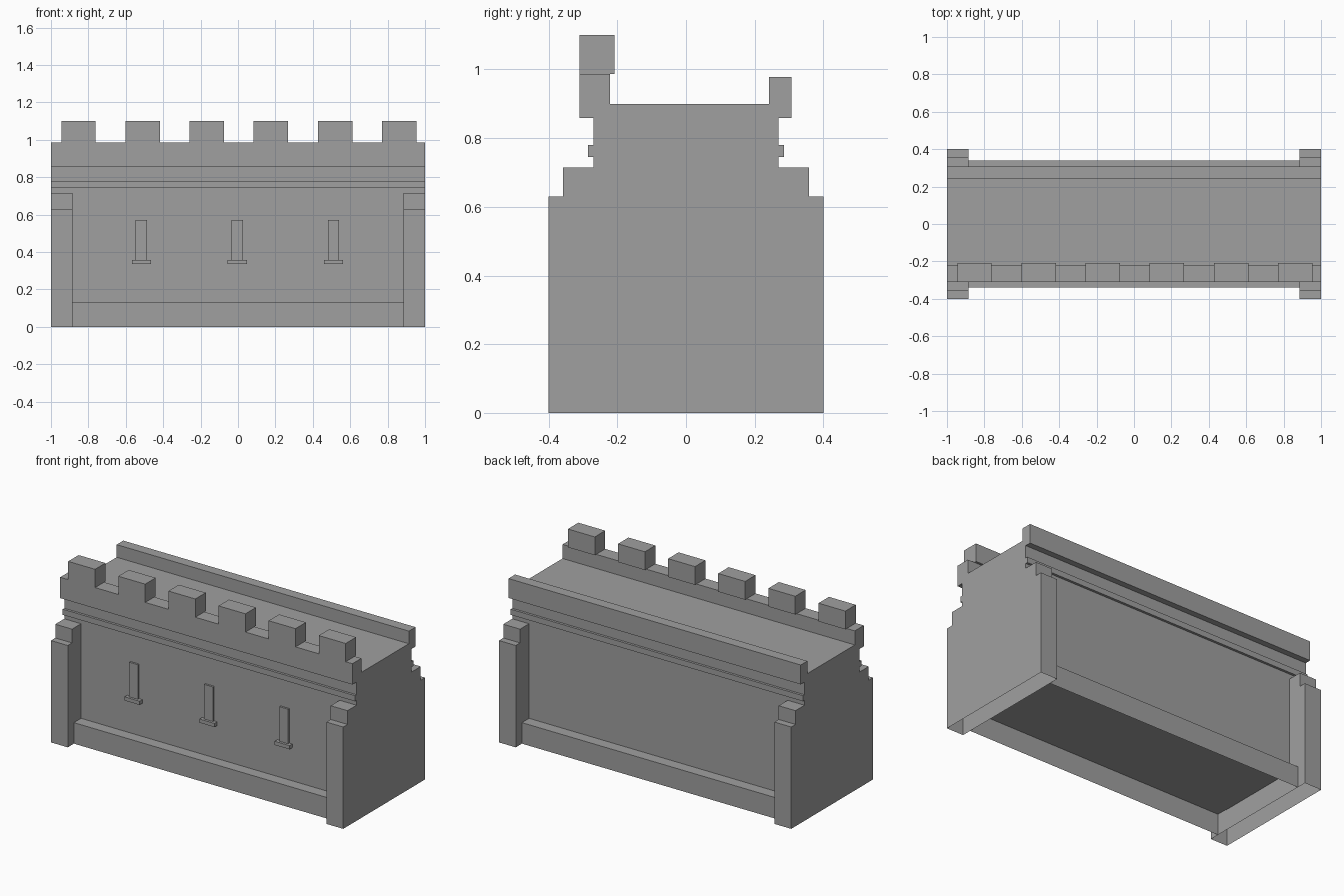
import bpy, bmesh

if "Cube" in bpy.data.objects:
    bpy.data.objects.remove(bpy.data.objects["Cube"])

stone = bpy.data.materials.new("grey stone")
stone.diffuse_color = (0.35, 0.35, 0.35, 1)
stone.use_nodes = True
stone.node_tree.nodes["Principled BSDF"].inputs["Base Color"].default_value = stone.diffuse_color


def extrude(name, profile, x0, x1, open_bottom=False):
    """Extrude a (y, z) profile along x, optionally leaving its underside open."""
    bm = bmesh.new()
    face = bm.faces.new([bm.verts.new((x0, y, z)) for y, z in profile])
    new = bmesh.ops.extrude_face_region(bm, geom=[face], use_keep_orig=True)["geom"]
    bmesh.ops.translate(bm, vec=(x1 - x0, 0, 0),
                        verts=[v for v in new if isinstance(v, bmesh.types.BMVert)])
    bmesh.ops.recalc_face_normals(bm, faces=bm.faces)
    if open_bottom:
        low = min(z for _, z in profile) + 1e-4
        under = [f for f in bm.faces if all(v.co.z < low for v in f.verts)]
        bmesh.ops.delete(bm, geom=under, context='FACES_ONLY')
    mesh = bpy.data.meshes.new(name)
    bm.to_mesh(mesh)
    bm.free()
    mesh.materials.append(stone)
    obj = bpy.data.objects.new(name, mesh)
    bpy.context.collection.objects.link(obj)
    return obj


def box(name, x0, x1, y0, y1, z0, z1, open_bottom=False):
    return extrude(name, [(y0, z0), (y1, z0), (y1, z1), (y0, z1)], x0, x1, open_bottom)


# Hollow stepped end piers, open underneath
half = [(0.40, 0), (0.40, 0.63), (0.358, 0.63), (0.358, 0.715)]
pier = half + [(-y, z) for y, z in reversed(half)]
extrude("left_pier", pier, -1, -0.885, True)
extrude("right_pier", pier, 0.885, 1, True)

# Plinth (open underneath), wall between the piers, and upper wall with the walkway
box("plinth", -0.885, 0.885, -0.34, 0.34, 0, 0.13, True)
box("main_wall", -0.885, 0.885, -0.27, 0.27, 0.127, 0.715)
box("upper_wall", -1, 1, -0.27, 0.27, 0.715, 0.90)

# String courses on both sides
for side, s in (("front", -1), ("back", 1)):
    y0, y1 = sorted((s * 0.26, s * 0.285))
    box(side + "_string_course", -1, 1, y0, y1, 0.745, 0.78)

# Parapets
box("front_parapet", -1, 1, -0.31, -0.222, 0.858, 0.987)
box("back_parapet", -1, 1, 0.242, 0.307, 0.858, 0.978)

# Merlons on the front parapet
for i in range(6):
    x = -0.853 + 0.343 * i
    box(f"merlon_{i + 1}", x - 0.092, x + 0.092, -0.31, -0.208, 0.987, 1.10)

# Arrow slits with sills on the front
for i, x in enumerate((-0.517, -0.004, 0.510)):
    box(f"arrow_slit_{i + 1}", x - 0.03, x + 0.03, -0.282, -0.265, 0.358, 0.572)
    box(f"slit_sill_{i + 1}", x - 0.051, x + 0.051, -0.297, -0.265, 0.335, 0.358)
